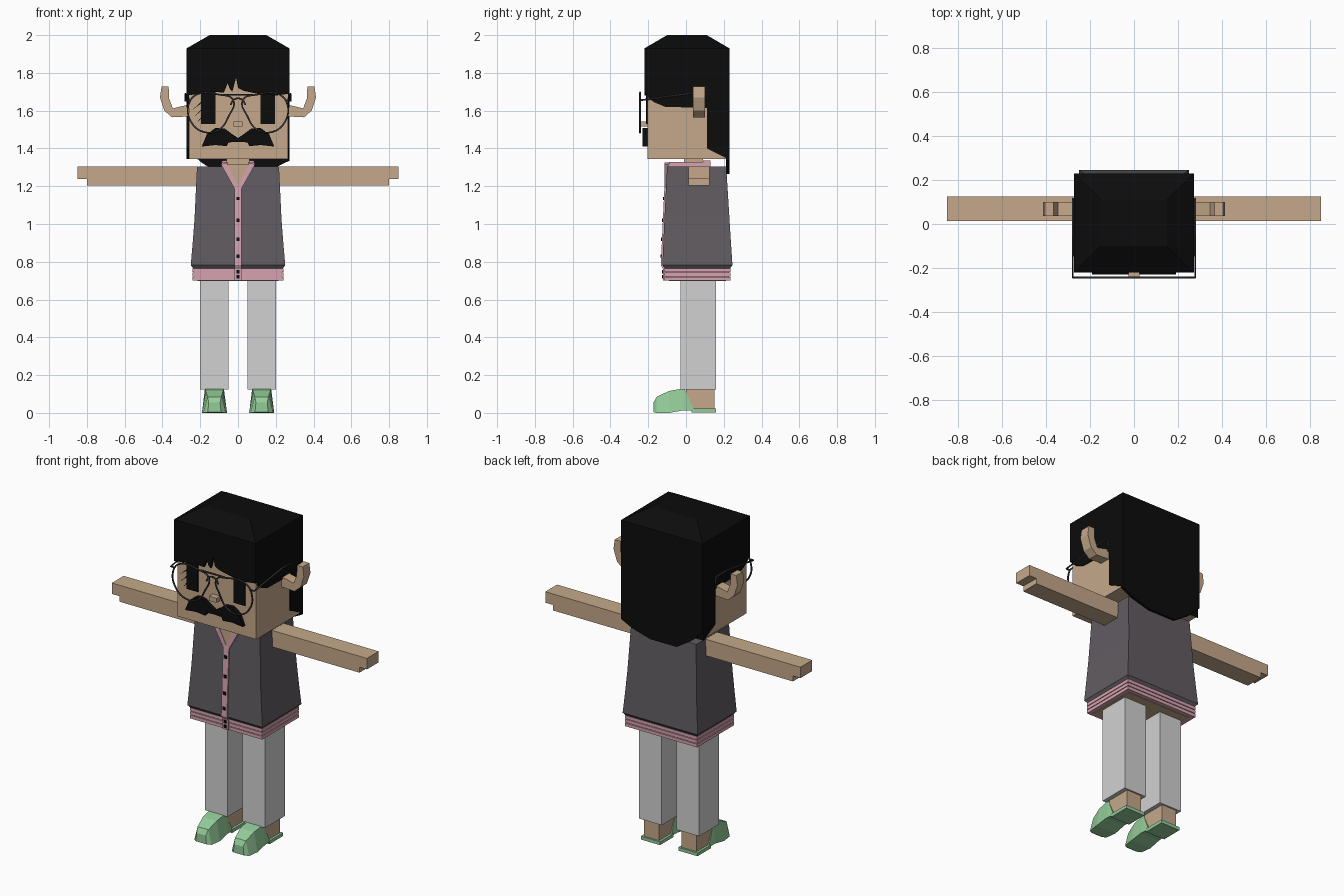
import bpy, bmesh
from mathutils import Vector

if "Cube" in bpy.data.objects:
    bpy.data.objects.remove(bpy.data.objects["Cube"], do_unlink=True)


def material(name, srgb):
    col = tuple(((c + 0.055) / 1.055) ** 2.4 if c > 0.04 else c / 12.92 for c in srgb) + (1,)
    m = bpy.data.materials.new(name)
    m.use_nodes = True
    m.diffuse_color = col
    bsdf = m.node_tree.nodes["Principled BSDF"]
    bsdf.inputs["Base Color"].default_value = col
    bsdf.inputs["Roughness"].default_value = 0.9
    return m


SKIN = material("tan skin", (0.77, 0.66, 0.54))
BLACK = material("black", (0.045, 0.045, 0.045))
VEST = material("charcoal vest", (0.38, 0.36, 0.38))
PINK = material("dusty pink", (0.84, 0.64, 0.69))
PANTS = material("pale grey", (0.82, 0.82, 0.82))
GREEN = material("soft green", (0.58, 0.80, 0.60))
WIRE = material("dark wire", (0.22, 0.22, 0.24))


def loft(name, rings, mat):
    """Closed solid through rings of equal point count."""
    bm = bmesh.new()
    vs = [[bm.verts.new(p) for p in r] for r in rings]
    n = len(vs[0])
    for a, b in zip(vs, vs[1:]):
        for i in range(n):
            bm.faces.new((a[i], a[(i + 1) % n], b[(i + 1) % n], b[i]))
    bm.faces.new(vs[0])
    bm.faces.new(vs[-1])
    bmesh.ops.recalc_face_normals(bm, faces=bm.faces)
    me = bpy.data.meshes.new(name)
    bm.to_mesh(me)
    bm.free()
    me.materials.append(mat)
    ob = bpy.data.objects.new(name, me)
    bpy.context.collection.objects.link(ob)
    return ob


def rect(z, x0, x1, y0, y1):
    return [(x0, y0, z), (x1, y0, z), (x1, y1, z), (x0, y1, z)]


def box(name, x0, x1, y0, y1, z0, z1, mat):
    return loft(name, [rect(z0, x0, x1, y0, y1), rect(z1, x0, x1, y0, y1)], mat)


def prism_xz(name, pts, y0, y1, mat):
    return loft(name, [[(x, y, z) for x, z in pts] for y in (y0, y1)], mat)


def prism_yz(name, pts, x0, x1, mat):
    return loft(name, [[(x, y, z) for y, z in pts] for x in (x0, x1)], mat)


def wire(name, pts, cyclic=False, smooth=False):
    cu = bpy.data.curves.new(name, "CURVE")
    cu.dimensions = "3D"
    cu.bevel_depth = 0.005
    cu.bevel_resolution = 1
    cu.resolution_u = 5
    cu.materials.append(WIRE)
    sp = cu.splines.new("BEZIER" if smooth else "POLY")
    points = sp.bezier_points if smooth else sp.points
    points.add(len(pts) - 1)
    for p, co in zip(points, pts):
        if smooth:
            p.co = co
            p.handle_left_type = p.handle_right_type = "AUTO"
        else:
            p.co = (*co, 1)
    sp.use_cyclic_u = cyclic
    ob = bpy.data.objects.new(name, cu)
    bpy.context.collection.objects.link(ob)
    bpy.ops.object.select_all(action="DESELECT")
    ob.select_set(True)
    bpy.context.view_layer.objects.active = ob
    bpy.ops.object.convert(target="MESH")


# Head, nose and neck
box("head", -0.26, 0.265, -0.205, 0.215, 1.345, 1.9, SKIN)
box("nose", -0.025, 0.025, -0.24, -0.2, 1.515, 1.542, SKIN)
box("neck", -0.06, 0.06, -0.01, 0.09, 1.28, 1.35, SKIN)

# Hair: sides, fringe, back panel and chamfered crown
prism_yz("hair_sides", [(-0.2, 1.93), (-0.2, 1.67), (-0.17, 1.645), (-0.11, 1.62), (0.11, 1.615),
                        (0.11, 1.4), (0.22, 1.345), (0.22, 1.93)], -0.272, 0.272, BLACK)
prism_xz("hair_fringe", [(-0.272, 1.93), (-0.272, 1.68), (-0.12, 1.7), (-0.075, 1.695), (-0.055, 1.745),
                         (-0.043, 1.715), (-0.03, 1.7), (-0.01, 1.775), (0.0, 1.72), (0.03, 1.705),
                         (0.1, 1.69), (0.2, 1.68), (0.272, 1.69), (0.272, 1.93)], -0.22, -0.195, BLACK)
prism_xz("hair_back", [(-0.272, 1.93), (-0.272, 1.4), (-0.2, 1.33), (-0.1, 1.265), (0.08, 1.265),
                       (0.2, 1.3), (0.272, 1.335), (0.272, 1.93)], 0.213, 0.23, BLACK)
loft("hair_crown", [rect(1.93, -0.272, 0.272, -0.22, 0.23), rect(2.0, -0.15, 0.15, -0.1, 0.11)], BLACK)
for i in range(3):
    z = 1.68 - 0.035 * i
    prism_xz("loose_strand", [(-0.14, z + 0.02), (-0.14, z), (-0.24 + 0.01 * i, z - 0.075)],
             -0.212, -0.204, BLACK)

# Moustache
half = [(0.03, 1.475), (0.07, 1.505), (0.12, 1.508), (0.165, 1.475), (0.192, 1.41), (0.12, 1.418),
        (0.06, 1.412), (0.05, 1.432)]
prism_xz("moustache", [(0, 1.455)] + half + [(0, 1.435)] + [(-x, z) for x, z in reversed(half)],
         -0.23, -0.2, BLACK)

# Glasses bridge
wire("glasses_bridge", [(-0.04, -0.243, 1.63), (-0.02, -0.243, 1.66), (0.02, -0.243, 1.66),
                        (0.04, -0.243, 1.63)], smooth=True)
wire("glasses_bar", [(-0.08, -0.243, 1.685), (0.08, -0.243, 1.685)])

LENS = [(0.025, 1.655), (0.1, 1.685), (0.22, 1.685), (0.262, 1.63), (0.248, 1.54), (0.18, 1.487),
        (0.1, 1.5), (0.05, 1.57)]
EAR = [(0.25, 1.57), (0.35, 1.565), (0.39, 1.6), (0.413, 1.67), (0.405, 1.727), (0.367, 1.727),
       (0.365, 1.665), (0.345, 1.612), (0.25, 1.635)]
ARM = [(0.19, 1.205), (0.8, 1.205), (0.8, 1.238), (0.85, 1.238), (0.85, 1.304), (0.19, 1.304)]
# Shoe sections: y, bottom half width, top half width, bottom z, top z
SHOE = [(-0.172, 0.035, 0.03, 0.004, 0.055), (-0.155, 0.058, 0.036, 0, 0.085), (-0.09, 0.067, 0.046, 0, 0.116),
        (-0.01, 0.064, 0.05, 0.014, 0.13), (0.04, 0.06, 0.058, 0.012, 0.024)]

# Paired parts
for s, side in ((1, "left"), (-1, "right")):
    def flip(pts):
        return [(s * p[0], *p[1:]) for p in pts]

    prism_xz(side + "_eye", flip([(0.12, 1.53), (0.195, 1.53), (0.195, 1.7), (0.12, 1.7)]),
             -0.212, -0.204, BLACK)
    prism_xz(side + "_ear", flip(EAR), 0.037, 0.1, SKIN)
    wire(side + "_lens_rim", flip([(x, -0.243, z) for x, z in LENS]), True, True)
    wire(side + "_temple", flip([(0.257, -0.243, 1.655), (0.278, -0.243, 1.655), (0.278, 0.02, 1.69),
                                 (0.278, 0.11, 1.69), (0.278, 0.115, 1.65)]))
    prism_xz(side + "_arm", flip(ARM), 0.013, 0.125, SKIN)
    cx = s * 0.125
    box(side + "_trouser_leg", cx - 0.075, cx + 0.075, -0.028, 0.16, 0.125, 0.72, PANTS)
    box(side + "_ankle", cx - 0.05, cx + 0.05, 0.0, 0.15, 0.015, 0.14, SKIN)
    loft(side + "_shoe", [[(cx - b, y, z0), (cx + b, y, z0), (cx + t, y, z1), (cx - t, y, z1)]
                          for y, b, t, z0, z1 in SHOE], GREEN)
    box(side + "_shoe_sole", cx - 0.064, cx + 0.064, 0.03, 0.16, 0.002, 0.022, GREEN)
    # Collar side and neckline trim
    box(side + "_collar", s * 0.07 - 0.018, s * 0.07 + 0.018, -0.09, 0.13, 1.29, 1.327, PINK)
    prism_xz(side + "_neckline_trim", flip([(0.0, 1.185), (0.018, 1.185), (0.09, 1.315), (0.06, 1.325),
                                            (0.0, 1.205)]), -0.114, -0.09, PINK)
box("collar_back", -0.085, 0.085, 0.09, 0.13, 1.29, 1.335, PINK)
prism_xz("bare_chest", [(0, 1.2), (0.065, 1.315), (-0.065, 1.315)], -0.111, -0.09, SKIN)

# Vest: z, half width, front y, back y
TORSO = [(0.762, 0.235, -0.11, 0.232), (0.782, 0.25, -0.125, 0.246), (0.9, 0.24, -0.12, 0.238),
         (1.03, 0.23, -0.114, 0.23), (1.305, 0.217, -0.1, 0.213)]
loft("vest", [rect(z, -w, w, f, b) for z, w, f, b in TORSO], VEST)

# Ribbed waistband
box("waistband_core", -0.232, 0.232, -0.106, 0.228, 0.703, 0.765, PINK)
for i in range(3):
    z = 0.7 + 0.023 * i
    box("waistband_rib", -0.24, 0.24, -0.113, 0.236, z, z + 0.019, PINK)
box("vest_underside", -0.215, 0.215, -0.09, 0.212, 0.697, 0.71, SKIN)

# Placket follows the front of the vest
front = [(-0.113, 0.7), (-0.113, 0.762)] + [(f, z) for z, w, f, b in TORSO[1:4]] + [(-0.106, 1.2)]
prism_yz("placket", [(y - 0.008, z) for y, z in front] + [(y + 0.01, z) for y, z in reversed(front)],
         -0.019, 0.019, PINK)
for z in (0.72, 0.748, 0.83, 0.92, 1.02, 1.135):
    y = next(a[0] + (b[0] - a[0]) * (z - a[1]) / (b[1] - a[1])
             for a, b in zip(front, front[1:]) if a[1] <= z <= b[1])
    box("button", -0.009, 0.009, y - 0.013, y, z - 0.009, z + 0.009, BLACK)
